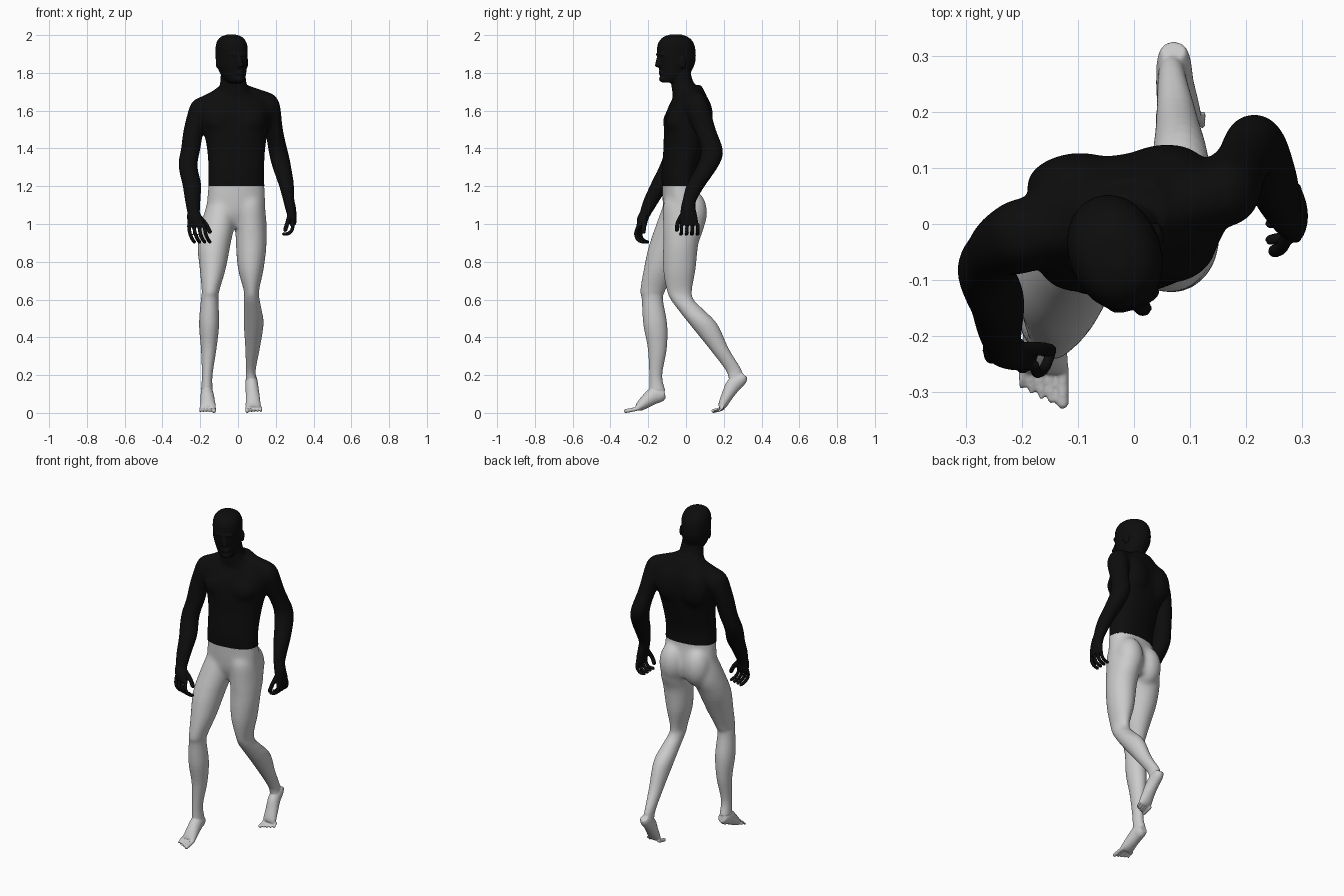
import bpy, bmesh, math
from mathutils import Vector, Matrix

SEG = 28

def sgnpow(v, p):
    return math.copysign(abs(v) ** p, v)

def spline(rows, steps=5):
    """Catmull-Rom through rows of numbers."""
    rows = [list(r) for r in rows]
    p = [rows[0]] + rows + [rows[-1]]
    out = []
    for i in range(1, len(p) - 2):
        for s in range(steps):
            t = s / steps
            out.append([0.5 * (2*b + (c-a)*t + (2*a-5*b+4*c-d)*t*t + (3*b-a-3*c+d)*t**3)
                        for a, b, c, d in zip(p[i-1], p[i], p[i+1], p[i+2])])
    return out + [rows[-1]]

def skin(bm, rings):
    vs = [[bm.verts.new(co) for co in r] for r in rings]
    for a, b in zip(vs, vs[1:]):
        for i in range(len(a)):
            j = (i + 1) % len(a)
            bm.faces.new((a[i], a[j], b[j], b[i]))
    bm.faces.new(vs[0][::-1])
    bm.faces.new(vs[-1])

def loft(bm, rows, yaw=0.0, power=2.0):
    """Level rings: rows of centre x, centre y, z, half width, half depth."""
    rings = []
    c, s = math.cos(yaw), math.sin(yaw)
    for x, y, z, rx, ry in spline(rows):
        ring = []
        for i in range(SEG):
            a = math.tau * i / SEG
            u, v = rx * sgnpow(math.cos(a), 2/power), ry * sgnpow(math.sin(a), 2/power)
            ring.append((x + u*c - v*s, y + u*s + v*c, z))
        rings.append(ring)
    skin(bm, rings)

def tube(bm, rows):
    """Rings square to the path: rows of x, y, z, side radius, height radius."""
    rows = spline(rows, 4)
    pts = [Vector(r[:3]) for r in rows]
    rings = []
    for i, (p, r) in enumerate(zip(pts, rows)):
        t = (pts[min(i+1, len(pts)-1)] - pts[max(i-1, 0)]).normalized()
        up = Vector((1, 0, 0)).cross(t).normalized()
        side = t.cross(up)
        rings.append([p + side*r[3]*math.cos(math.tau*k/16) + up*r[4]*math.sin(math.tau*k/16)
                      for k in range(16)])
    skin(bm, rings)

def digit(bm, pts, r):
    tube(bm, [(*p, r, r) for p in pts])
    blob(bm, pts[-1], (r, r, r))

def blob(bm, loc, size, yaw=0.0):
    m = Matrix.Translation(loc) @ Matrix.Rotation(yaw, 4, 'Z') @ Matrix.Diagonal((*size, 1))
    bmesh.ops.create_uvsphere(bm, u_segments=20, v_segments=12, radius=1, matrix=m)

def finish(bm, name, soft, keep_above, color=None):
    """Fuse the pieces, smooth (more in the soft height range), trim at the waist."""
    me = bpy.data.meshes.new(name)
    bm.to_mesh(me)
    ob = bpy.data.objects.new(name, me)
    bpy.context.collection.objects.link(ob)
    rm = ob.modifiers.new("fuse", 'REMESH')
    rm.mode, rm.voxel_size = 'VOXEL', 0.0045
    sm = ob.modifiers.new("smooth", 'SMOOTH')
    sm.factor, sm.iterations = 0.5, 4
    done = bpy.data.meshes.new_from_object(ob.evaluated_get(bpy.context.evaluated_depsgraph_get()))
    ob.modifiers.clear()
    ob.data = done
    bm = bmesh.new()
    bm.from_mesh(done)
    for k in range(60):                       # feather the edge of the soft range
        inset = 0.001 * k
        if k % 10 == 0:
            vs = [v for v in bm.verts if soft[0] + inset < v.co.z < soft[1] - inset]
        bmesh.ops.smooth_vert(bm, verts=vs, factor=0.5, use_axis_x=True, use_axis_y=True,
                              use_axis_z=True)
    fs = bm.faces[:]
    if keep_above:                            # trim the torso only, not the arms
        fs = [f for f in fs if (lambda c: c.z > 1.05 and -0.18 < c.x < 0.18 and c.y > -0.15)
              (f.calc_center_median())]
    geom = list({e for f in fs for e in f.edges}) + list({v for f in fs for v in f.verts}) + fs
    bmesh.ops.bisect_plane(bm, geom=geom, plane_co=(0, 0, 1.2), plane_no=(0, 0, 1),
                           clear_inner=keep_above, clear_outer=not keep_above)
    for f in bm.faces:
        f.smooth = True
    bm.to_mesh(done)
    done.materials.clear()
    if color:
        mat = bpy.data.materials.new(name + "_black")
        mat.diffuse_color = color
        done.materials.append(mat)

WAIST = [(-.009, -.036, 1.28, .149, .09), (-.009, -.037, 1.2, .15, .087)]

# --- upper body: torso, neck, head, arms, hands
bm = bmesh.new()
loft(bm, [(-.018, .02, 1.735, .075, .06), (-.018, .023, 1.69, .135, .078), (-.018, .02, 1.64, .185, .1),
          (-.015, .01, 1.58, .188, .114), (-.012, .0, 1.5, .174, .114), (-.01, -.015, 1.4, .156, .102),
          *WAIST, (-.01, -.03, 1.1, .15, .09)], yaw=.17, power=2.2)
for x, y in ((-.09, -.058), (.065, -.043)):         # chest and shoulder blades
    blob(bm, (x, y, 1.54), (.085, .065, .075), .17)
    blob(bm, (x - .02, y + .135, 1.57), (.085, .05, .11), .17)
for a, b in (((.02, .02, 1.69), (.16, .055, 1.645)), ((-.07, .005, 1.68), (-.188, -.018, 1.622))):
    for i in range(8):                              # shoulder slopes
        blob(bm, Vector(a).lerp(Vector(b), i / 7), (.05, .056, .052))
loft(bm, [(-.03, -.04, 1.86, .06, .06), (-.026, -.026, 1.78, .066, .055),
          (-.024, -.012, 1.73, .075, .065), (-.02, .01, 1.67, .11, .08)])
loft(bm, [(-.035, -.054, 2.003, .02, .03), (-.035, -.055, 1.993, .05, .06), (-.035, -.054, 1.975, .069, .084),
          (-.034, -.053, 1.945, .08, .1), (-.034, -.051, 1.9, .081, .105),
          (-.033, -.051, 1.85, .078, .1), (-.026, -.058, 1.8, .067, .083),
          (-.018, -.072, 1.765, .05, .065), (-.015, -.08, 1.748, .035, .045)], yaw=.35, power=2.1)
tube(bm, [(.0, -.14, 1.895, .012, .012), (.01, -.146, 1.86, .013, .014), (.017, -.15, 1.832, .016, .016)])
blob(bm, (.0, -.135, 1.897), (.05, .018, .012), .35)       # brow
blob(bm, (.006, -.124, 1.768), (.025, .018, .018), .35)    # chin
blob(bm, (.006, -.13, 1.8), (.025, .013, .016), .35)       # mouth
for x, y in ((.044, -.016), (-.108, -.073)):               # ears
    blob(bm, (x, y, 1.855), (.008, .02, .033), .35)
# forward arm and hand
loft(bm, [(-.188, -.015, 1.665, .035, .04), (-.194, -.018, 1.64, .055, .056), (-.2, -.021, 1.6, .064, .068),
          (-.234, -.036, 1.5, .055, .06), (-.25, -.055, 1.4, .053, .055), (-.265, -.085, 1.31, .052, .056),
          (-.245, -.135, 1.21, .049, .052), (-.24, -.18, 1.13, .041, .043), (-.236, -.208, 1.07, .034, .034)])
loft(bm, [(-.237, -.2, 1.09, .033, .032), (-.235, -.213, 1.06, .034, .032), (-.229, -.228, 1.03, .042, .029),
          (-.22, -.236, .985, .047, .021)], yaw=-.35)
for i in range(4):
    x, y = -.261 + .0275 * i, -.224 - .0085 * i
    digit(bm, [(x, y, .995), (x + .006, y - .016, .952), (x + .02, y - .006, .918),
               (x + .03, y + .02, .905)], .0098)
digit(bm, [(-.21, -.222, 1.045), (-.172, -.222, 1.0), (-.15, -.225, .96)], .0125)
# trailing arm and hand
loft(bm, [(.155, .052, 1.685, .035, .04), (.161, .056, 1.66, .052, .055), (.168, .062, 1.61, .059, .066),
          (.19, .1, 1.5, .049, .06), (.212, .138, 1.39, .052, .06), (.23, .116, 1.31, .052, .06),
          (.255, .055, 1.21, .04, .05), (.268, .02, 1.13, .03, .037), (.277, .012, 1.09, .029, .038),
          (.286, .014, 1.04, .024, .046), (.29, .018, .995, .018, .049)])
for i in range(4):
    y = -.024 + .029 * i
    digit(bm, [(.289, y, 1.0), (.287, y, .97), (.268, y, .95), (.243, y - .004, .947)], .0098)
digit(bm, [(.276, -.015, 1.06), (.263, -.042, 1.01), (.25, -.048, .97)], .012)
finish(bm, "upper_body", (1.24, 1.74), True, (.004, .004, .004, 1))

# --- lower body: pelvis, legs, feet
bm = bmesh.new()
loft(bm, [*WAIST, (-.01, -.03, 1.12, .155, .092), (-.016, -.022, 1.05, .15, .092),
          (-.02, -.015, .98, .05, .07)], yaw=.12, power=2.2)
for x, y in ((-.085, .01), (.062, .033)):            # buttocks
    blob(bm, (x, y, 1.06), (.08, .08, .12))
# forward leg
loft(bm, [(-.08, -.03, 1.17, .05, .055), (-.086, -.032, 1.11, .076, .085), (-.106, -.052, 1.0, .09, .106),
          (-.127, -.095, .89, .087, .1), (-.134, -.14, .76, .068, .083), (-.145, -.175, .65, .047, .066),
          (-.15, -.178, .6, .046, .056), (-.153, -.163, .47, .053, .063), (-.155, -.152, .34, .041, .05),
          (-.163, -.16, .2, .028, .034), (-.165, -.152, .12, .031, .042)])
tube(bm, [(-.164, -.112, .1, .024, .022), (-.164, -.135, .095, .032, .038), (-.163, -.17, .09, .036, .044),
          (-.16, -.21, .062, .038, .036), (-.158, -.245, .034, .041, .025), (-.158, -.262, .024, .04, .014)])
# trailing leg
loft(bm, [(.055, -.03, 1.17, .05, .055), (.06, -.03, 1.11, .078, .09), (.068, -.012, 1.0, .084, .11),
          (.07, -.028, .89, .081, .093), (.068, -.035, .76, .067, .085), (.071, -.035, .65, .041, .066),
          (.073, -.02, .6, .041, .06), (.078, .022, .55, .046, .066), (.083, .092, .47, .052, .073),
          (.077, .175, .34, .038, .051), (.068, .25, .23, .026, .042), (.07, .265, .18, .028, .038)])
tube(bm, [(.071, .309, .2, .022, .02), (.071, .292, .18, .03, .034), (.073, .25, .145, .034, .04),
          (.078, .218, .09, .037, .031), (.08, .195, .045, .04, .024), (.08, .185, .026, .038, .014)])
for i in range(5):                                  # toes, big toe innermost
    x, l = .0175 * i + (.003 if i else 0), (.055, .05, .043, .033, .024)[i]
    r = .011 if i == 0 else .0062
    digit(bm, [(-.128 - x, -.25, .025), (-.127 - x, -.275, .018), (-.127 - x, -.264 - l, .01)], r)
    digit(bm, [(.05 + x, .2, .03), (.049 + x, .185, .02), (.049 + x, .2 - l, .01)], r)
finish(bm, "lower_body", (.86, 1.4), False)
